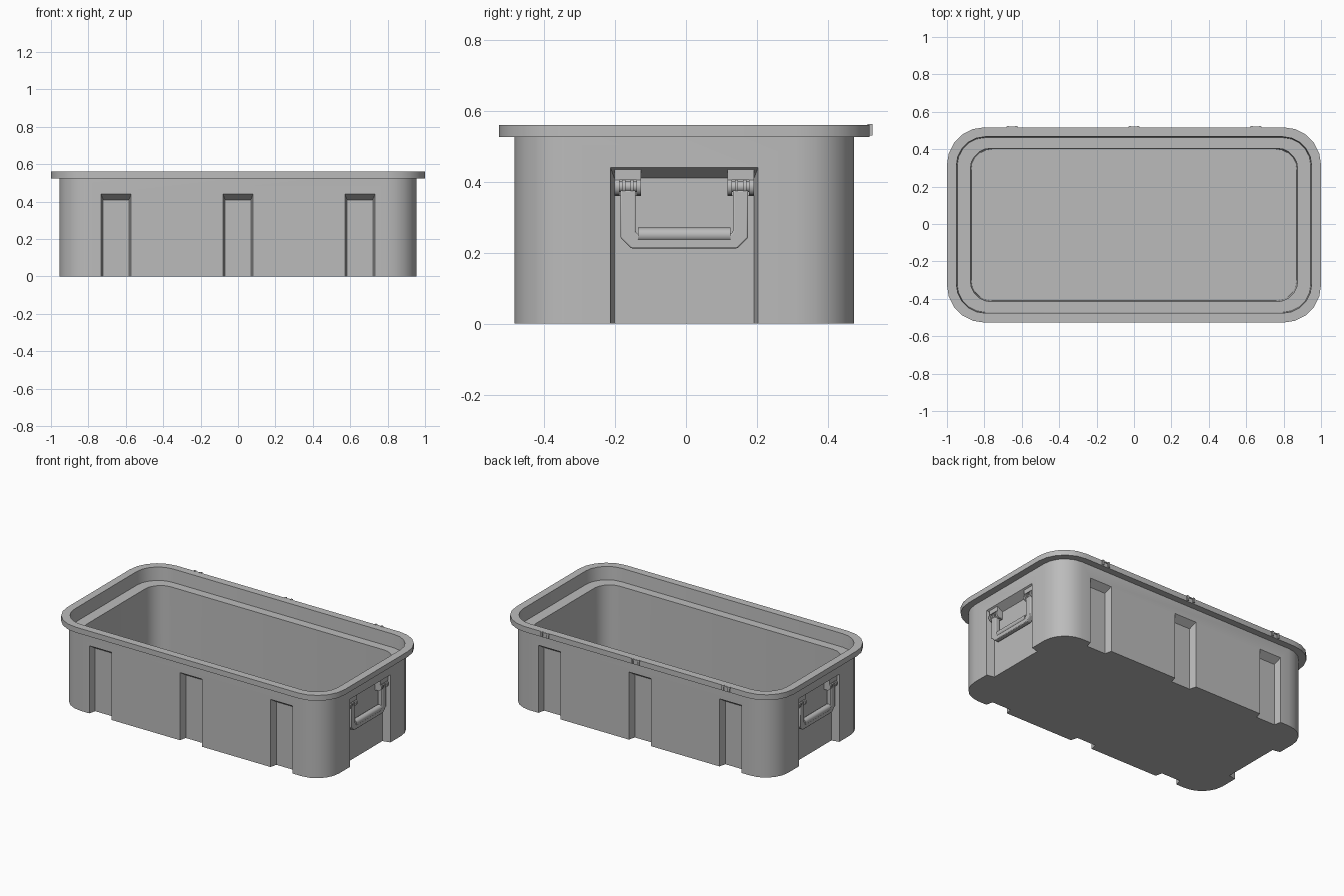
import bpy, bmesh, math
from mathutils import Vector

cube = bpy.data.objects.get("Cube")
if cube:
    bpy.data.objects.remove(cube, do_unlink=True)

grey = bpy.data.materials.new("grey_plastic")
grey.use_nodes = True
COLOUR = (0.5, 0.5, 0.5, 1)
grey.diffuse_color = COLOUR
grey.node_tree.nodes["Principled BSDF"].inputs["Base Color"].default_value = COLOUR

CY = -0.005  # the tub's middle in y


def finish(name, bm):
    bmesh.ops.recalc_face_normals(bm, faces=bm.faces)
    mesh = bpy.data.meshes.new(name)
    bm.to_mesh(mesh)
    bm.free()
    obj = bpy.data.objects.new(name, mesh)
    bpy.context.collection.objects.link(obj)
    mesh.materials.append(grey)
    return obj


def activate(obj):
    bpy.ops.object.select_all(action='DESELECT')
    obj.select_set(True)
    bpy.context.view_layer.objects.active = obj


def smooth(obj):
    activate(obj)
    bpy.ops.object.shade_smooth_by_angle(angle=math.radians(30))


def loft(name, rings):
    """Skin closed rings of points and cap both ends."""
    bm = bmesh.new()
    loops = [[bm.verts.new(p) for p in ring] for ring in rings]
    for a, b in zip(loops, loops[1:]):
        for i in range(len(a)):
            j = (i + 1) % len(a)
            bm.faces.new((a[i], a[j], b[j], b[i]))
    bm.faces.new(loops[0])
    bm.faces.new(loops[-1])
    return finish(name, bm)


def box(name, lo, hi):
    (x0, y0, z0), (x1, y1, z1) = lo, hi
    return loft(name, [[(x0, y0, z), (x1, y0, z), (x1, y1, z), (x0, y1, z)] for z in (z0, z1)])


def cylinder(name, x, y0, y1, z, radius, sides=16):
    turn = [math.tau * i / sides for i in range(sides)]
    return loft(name, [[(x + radius * math.cos(a), y, z + radius * math.sin(a)) for a in turn]
                       for y in (y0, y1)])


def rounded_ring(hx, hy, r, z, steps=5):
    ring = []
    for q, (sx, sy) in enumerate([(1, 1), (-1, 1), (-1, -1), (1, -1)]):
        for i in range(steps + 1):
            a = math.pi / 2 * (q + i / steps)
            ring.append((sx * (hx - r) + r * math.cos(a),
                         CY + sy * (hy - r) + r * math.sin(a), z))
    return ring


# Tub: outer wall, rim, inner ledge and floor in one skin
tub = loft("tub", [rounded_ring(*p) for p in [
    (0.955, 0.478, 0.16, 0), (0.955, 0.478, 0.16, 0.525),
    (1, 0.522, 0.2, 0.525), (1, 0.522, 0.2, 0.56),
    (0.95, 0.472, 0.155, 0.56), (0.945, 0.467, 0.15, 0.475),
    (0.875, 0.41, 0.11, 0.475), (0.87, 0.405, 0.11, 0.05)]])


def cut_recess(place, half, taper, depth, top=0.44, inner_top=0.41):
    """Cut a tapered recess, open at the bottom; place maps (side, out, up)."""
    def ring(out, k):
        w = half - taper * k
        t = top - (top - inner_top) * k
        return [place(*p) for p in [(-w, out, -0.1), (w, out, -0.1), (w, out, t), (-w, out, t)]]
    cutter = loft("recess_cutter", [ring(0.02, -0.02 / depth), ring(-depth, 1)])
    cutter.hide_render = True
    mod = tub.modifiers.new("recess", 'BOOLEAN')
    mod.operation = 'DIFFERENCE'
    mod.solver = 'EXACT'
    mod.object = cutter
    activate(tub)
    bpy.ops.object.modifier_apply(modifier=mod.name)
    bpy.data.objects.remove(cutter, do_unlink=True)


# Recesses along the front and back, and a wide one at each end
for s in (-1, 1):
    for x in (-0.652, 0, 0.652):
        cut_recess(lambda u, o, z: (x + u, CY + s * (0.478 + o), z), 0.08, 0.011, 0.045)
    cut_recess(lambda u, o, z: (s * (0.955 + o), CY + u, z), 0.208, 0.011, 0.05)
smooth(tub)


def handle(s, side):
    """Drop handle with two hinge brackets on one end of the tub."""
    def profile(half, low, chamfer):
        return [(-half, 0.375), (-half, low + chamfer), (-half + chamfer, low),
                (half - chamfer, low), (half, low + chamfer), (half, 0.375)]
    outline = profile(0.18, 0.212, 0.03) + profile(0.137, 0.252, 0.006)[::-1]
    bail = loft(side + "_handle", [[(s * x, CY + y, z) for y, z in outline]
                                   for x in (0.914, 0.944)])
    bev = bail.modifiers.new("soft_edges", 'BEVEL')
    bev.width = 0.004
    bev.segments = 2
    smooth(bail)
    # Rounded grip on the lower bar
    grip = cylinder(side + "_handle_grip", s * 0.929, CY - 0.13, CY + 0.13, 0.25, 0.02)
    smooth(grip)
    for e, end in ((-1, "front"), (1, "back")):
        name = f"{side}_{end}_bracket"

        def part(label, y0, y1, z0, z1, x0, x1):
            ys = sorted((CY + e * y0, CY + e * y1))
            xs = sorted((s * x0, s * x1))
            return box(f"{name}_{label}", (xs[0], ys[0], z0), (xs[1], ys[1], z1))
        part("plate", 0.122, 0.196, 0.36, 0.44, 0.9, 0.914)
        part("top", 0.122, 0.196, 0.405, 0.44, 0.9, 0.945)
        # Knuckles of the bracket, and thinner eyes of the handle between them
        for i, (y0, y1, r) in enumerate([(0.122, 0.135, 0.025), (0.135, 0.143, 0.016),
                                         (0.143, 0.152, 0.022), (0.152, 0.166, 0.016),
                                         (0.166, 0.176, 0.022), (0.176, 0.183, 0.016),
                                         (0.183, 0.196, 0.025)]):
            smooth(cylinder(f"{name}_knuckle_{i}", s * 0.926, CY + e * y0, CY + e * y1, 0.386, r))


handle(1, "left")
handle(-1, "right")

# Small lid hinge lugs on the back of the rim
for n, x in zip(("right", "middle", "left"), (-0.652, 0, 0.652)):
    for e in (-1, 1):
        c = x + e * 0.022
        box(f"{n}_hinge_lug", (c - 0.006, 0.512, 0.53), (c + 0.006, 0.525, 0.562))
    box(f"{n}_hinge_pin", (x - 0.03, 0.514, 0.552), (x + 0.03, 0.522, 0.559))
